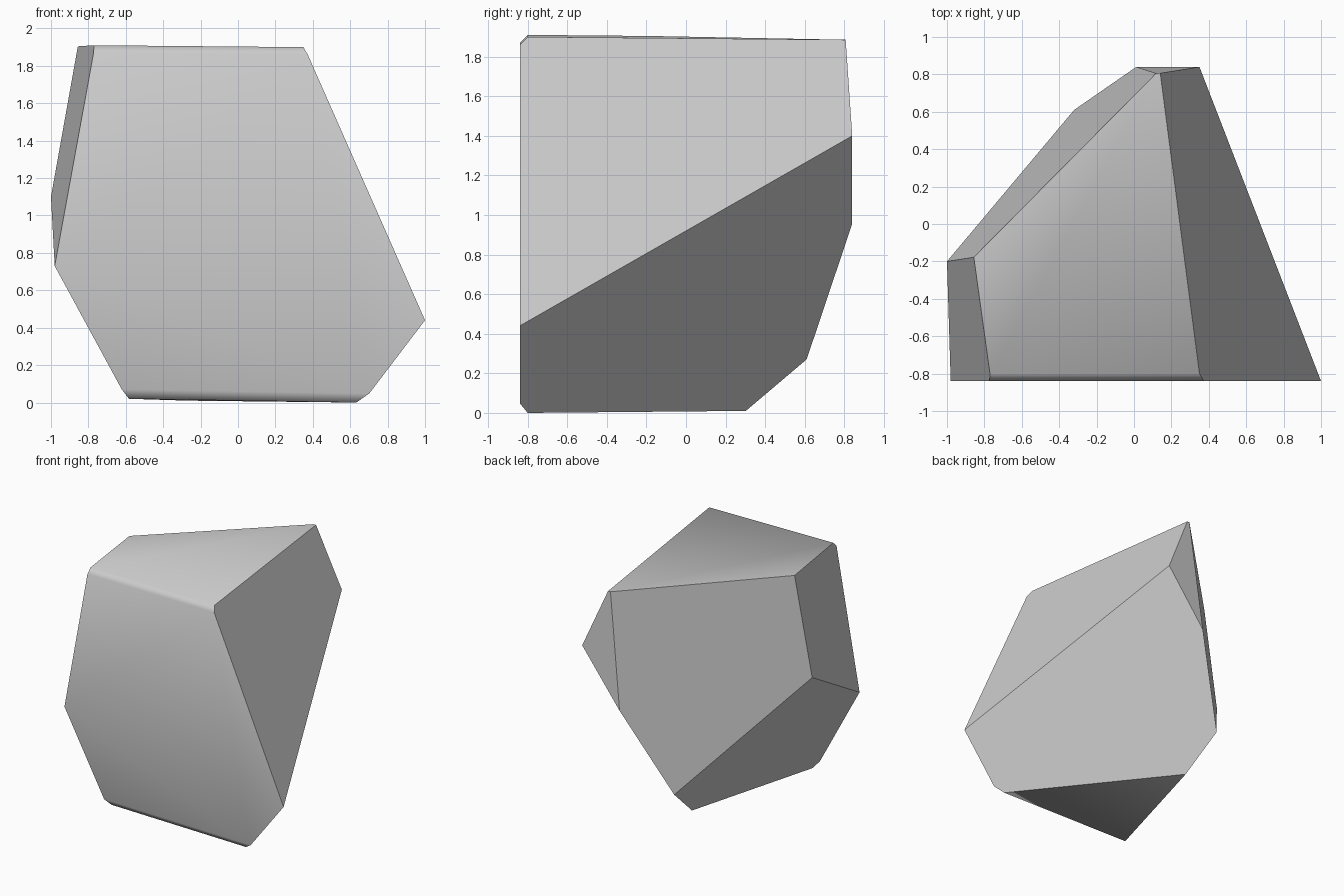
import bpy
import bmesh
import math
from mathutils import Vector

if "Cube" in bpy.data.objects:
    bpy.data.objects.remove(bpy.data.objects["Cube"], do_unlink=True)

# Main corners of the rock
top_left = Vector((-0.76, -0.8, 1.91))
top_right = Vector((0.35, -0.8, 1.9))
top_back = Vector((0.12, 0.805, 1.9))
left_high = Vector((-0.86, -0.17, 1.89))
left_mid = Vector((-1, -0.2, 1.1))
left_front = Vector((-0.98, -0.84, 0.73))
right_tip = Vector((1, -0.84, 0.44))
back_right = Vector((0.35, 0.84, 1.4))
back_mid = Vector((0, 0.84, 0.94))
back_low = Vector((-0.32, 0.61, 0.27))
base_left = Vector((-0.59, -0.8, 0.02))
base_right = Vector((0.63, -0.8, 0))
base_back = Vector((-0.26, 0.3, 0.01))

step_down = Vector((0, -0.04, -0.04))
step_up = Vector((0, -0.04, 0.05))
nick = top_back - Vector((0, 0.006, 0.006))
across = Vector((1, 0, 0))

# Each flat side is a cut through three points
cuts = [
    (left_front, right_tip, Vector((0, -0.84, 1))),               # front
    (top_left, top_right, (left_high + top_back) / 2),            # top
    (left_front, left_mid, left_high),                            # upper left
    (left_front, left_mid, back_low),                             # lower left
    (top_back, left_mid, back_low),                               # back
    (top_back, back_right, back_mid),                             # small back facet
    (right_tip, back_right, top_right),                           # upper right
    (right_tip, back_right, back_mid),                            # lower right
    (base_left, base_right, base_back),                           # base
    (top_left, top_right, top_left + step_down),                  # top chamfer
    (base_left, base_right, base_right + step_up),                # base chamfer
    (nick, nick + across, nick + Vector((0, 1, -1))),             # back corner chamfer
]

# Carve an oversized block
bm = bmesh.new()
bmesh.ops.create_cube(bm, size=6)
inside = Vector((0, 0, 1))
for a, b, c in cuts:
    normal = (b - a).cross(c - a).normalized()
    if normal.dot(inside - a) > 0:
        normal.negate()
    geom = bm.verts[:] + bm.edges[:] + bm.faces[:]
    bmesh.ops.bisect_plane(bm, geom=geom, dist=1e-5, plane_co=a,
                           plane_no=normal, clear_outer=True)
    rim = [e for e in bm.edges if e.is_boundary]
    if rim:
        bmesh.ops.holes_fill(bm, edges=rim, sides=0)
bmesh.ops.recalc_face_normals(bm, faces=bm.faces[:])

# Chamfers blend into their neighbours, all other edges stay sharp
for face in bm.faces:
    face.smooth = True
for edge in bm.edges:
    narrow = min(f.calc_area() for f in edge.link_faces) < 0.09
    edge.smooth = narrow and edge.calc_face_angle(math.pi) < math.radians(53)

mesh = bpy.data.meshes.new("rock")
bm.to_mesh(mesh)
bm.free()
rock = bpy.data.objects.new("rock", mesh)
bpy.context.collection.objects.link(rock)

# Plain grey stone
stone = bpy.data.materials.new("grey_stone")
stone.use_nodes = True
colour = (0.6, 0.6, 0.6, 1)
stone.diffuse_color = colour
stone.node_tree.nodes["Principled BSDF"].inputs["Base Color"].default_value = colour
mesh.materials.append(stone)
